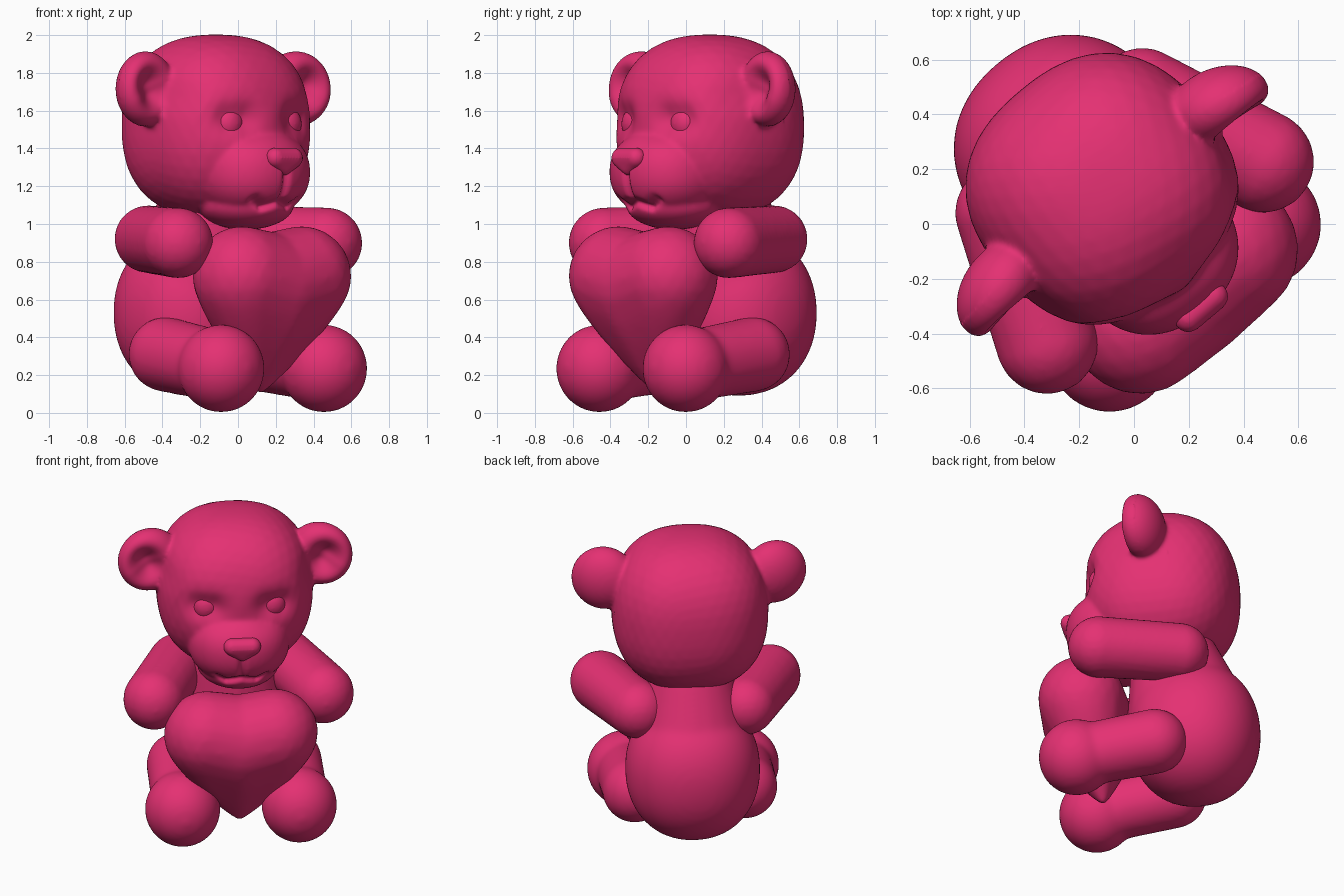
import bpy, bmesh, math
from mathutils import Vector, Matrix

if "Cube" in bpy.data.objects:
    bpy.data.objects.remove(bpy.data.objects["Cube"])

# The bear is modelled facing -y, then turned about z to its final heading
HEADING = math.radians(40)
PINK = bpy.data.materials.new("pink")
PINK.diffuse_color = (0.78, 0.03, 0.17, 1)
PINK.use_nodes = True
PINK.node_tree.nodes["Principled BSDF"].inputs["Base Color"].default_value = PINK.diffuse_color


def ball(bm, c, r, yaw=0.0, square=2.0):
    """Add an ellipsoid; square > 2 makes it boxier."""
    vs = bmesh.ops.create_icosphere(bm, subdivisions=4, radius=1)["verts"]
    rot = Matrix.Rotation(yaw, 3, "Z")
    for v in vs:
        p = v.co
        n = sum(abs(a) ** square for a in p) ** (1 / square)
        p = p / n
        v.co = Vector(c) + rot @ Vector((p.x * r[0], p.y * r[1], p.z * r[2]))


def limb(bm, a, b, ra, rb, bulge=1.0, n=16):
    """Add a tapered round-ended limb as a chain of spheres."""
    for i in range(n + 1):
        t = i / n
        r = ra + (rb - ra) * t ** bulge
        vs = bmesh.ops.create_icosphere(bm, subdivisions=3, radius=r)["verts"]
        bmesh.ops.translate(bm, verts=vs, vec=Vector(a).lerp(Vector(b), t))


def segment_distance(p, a, b):
    d = b - a
    t = max(0, min(1, (p - a).dot(d) / d.length_squared))
    return (p - a - d * t).length


def finish(name, bm, voxel=0.016, smooth=5, dents=()):
    """Fuse the volumes to one skin, soften, and press dents in from the front."""
    me = bpy.data.meshes.new(name)
    bm.to_mesh(me)
    bm.free()
    ob = bpy.data.objects.new(name, me)
    bpy.context.collection.objects.link(ob)
    m = ob.modifiers.new("fuse", "REMESH")
    m.mode = "VOXEL"
    m.voxel_size = voxel
    m.use_smooth_shade = True
    m = ob.modifiers.new("soften", "SMOOTH")
    m.factor = 0.5
    m.iterations = smooth
    dg = bpy.context.evaluated_depsgraph_get()
    baked = bpy.data.meshes.new_from_object(ob.evaluated_get(dg))
    ob.modifiers.clear()
    ob.data = baked
    moves = []
    for v in [v for v in baked.vertices if v.normal.y < 0.15]:
        p = Vector((v.co.x, v.co.z))
        push = 0
        for a, b, width, depth in dents:
            d = segment_distance(p, Vector(a), Vector(b))
            push = max(push, depth * math.exp(-(d / width) ** 2))
        moves.append((v, push))
    for v, push in moves:
        v.co.y += push
    for poly in baked.polygons:
        poly.use_smooth = True
    baked.materials.clear()
    baked.materials.append(PINK)
    ob.rotation_euler.z = HEADING
    ob.location.x = -0.01
    return ob


# Head with muzzle, chin and cupped ears
bm = bmesh.new()
ball(bm, (0, 0.165, 1.515), (0.475, 0.47, 0.488), square=2.4)
ball(bm, (0, -0.12, 1.275), (0.31, 0.30, 0.245), square=2.2)
ball(bm, (0, -0.08, 1.10), (0.25, 0.26, 0.13))
dents = [((0, 1.27), (0, 1.13), 0.02, 0.025)]
for s in (-1, 1):
    ball(bm, (s * 0.52, 0.125, 1.715), (0.20, 0.14, 0.20), yaw=-s * 0.3)
    dents += [
        ((s * 0.17, 1.555), (s * 0.24, 1.555), 0.085, 0.05),     # eye socket
        ((0, 1.125), (s * 0.09, 1.095), 0.022, 0.035),           # mouth
        ((s * 0.09, 1.095), (s * 0.15, 1.13), 0.022, 0.03),      # mouth corner
        ((s * 0.53, 1.70), (s * 0.545, 1.73), 0.10, 0.12),       # ear cup
    ]
finish("head", bm, voxel=0.012, smooth=10, dents=dents)

# Nose: wide at the top, narrowing downwards
bm = bmesh.new()
for i in range(-3, 4):
    limb(bm, (i * 0.02, -0.395, 1.35), (0, -0.395, 1.29), 0.055, 0.035)
finish("nose", bm, voxel=0.01, smooth=6)

# Eyes
for s, side in ((-1, "right"), (1, "left")):
    bm = bmesh.new()
    ball(bm, (s * 0.2, -0.175, 1.53), (0.085, 0.075, 0.09))
    finish(side + "_eye", bm, voxel=0.01, smooth=2)

# Pear-shaped torso leaning slightly forward at the neck
bm = bmesh.new()
ball(bm, (0, 0.365, 0.53), (0.41, 0.40, 0.44), square=2.15)
limb(bm, (0, 0.34, 0.58), (0, 0.25, 1.02), 0.39, 0.275)
finish("torso", bm, smooth=25)

# Arms reaching forward and legs stretched around the heart
for s, side in ((-1, "right"), (1, "left")):
    bm = bmesh.new()
    limb(bm, (s * 0.33, 0.33, 0.92), (s * 0.515, -0.135, 0.90), 0.18, 0.188)
    finish(side + "_arm", bm)
    bm = bmesh.new()
    limb(bm, (s * 0.335, 0.18, 0.31), (s * 0.35, -0.25, 0.25), 0.2, 0.19)
    ball(bm, (s * 0.355, -0.30, 0.235), (0.23, 0.23, 0.233))
    finish(side + "_leg", bm, smooth=20)

# Plump heart held in front: tapers fanned from lobe to lobe, dipping mid-top
bm = bmesh.new()
for i in range(-5, 6):
    k = abs(i) / 5
    top = (i * 0.041, -0.29 - 0.005 * k, 0.675 + 0.05 * k)
    limb(bm, top, (0, -0.2, 0.13), 0.28 - 0.015 * k, 0.03, bulge=1.25, n=22)
finish("heart", bm, smooth=12)
